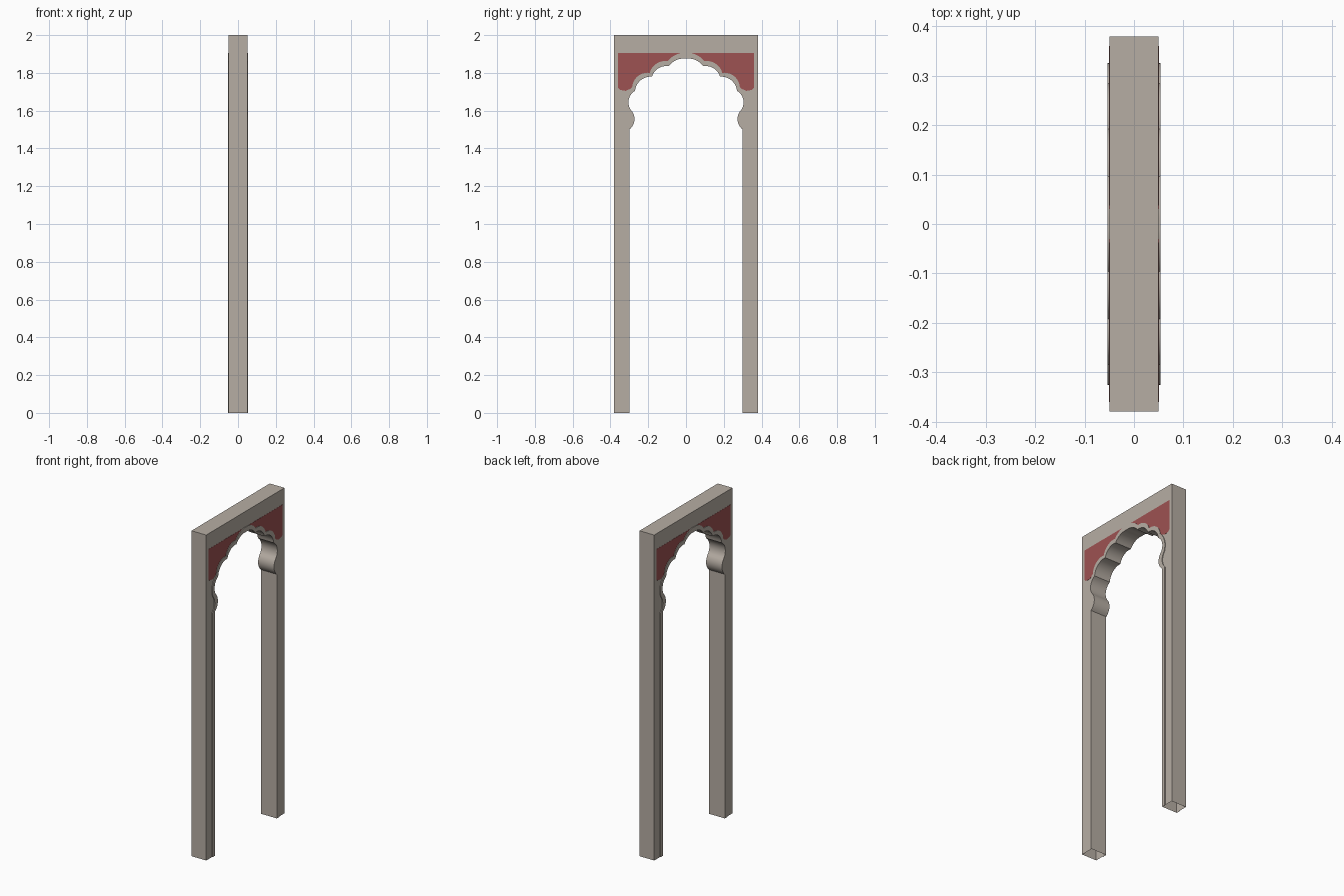
import bpy, bmesh, math
from mathutils import Vector

cube = bpy.data.objects.get("Cube")
if cube:
    bpy.data.objects.remove(cube)

HALF = 0.05     # half the wall thickness
WIDE = 0.38     # half the wall width
TOP = 2.0


def material(name, rgb):
    m = bpy.data.materials.new(name)
    m.use_nodes = True
    m.diffuse_color = (*rgb, 1)
    bsdf = m.node_tree.nodes["Principled BSDF"]
    bsdf.inputs["Base Color"].default_value = (*rgb, 1)
    bsdf.inputs["Roughness"].default_value = 0.8
    return m


STONE = material("warm grey stone", (0.47, 0.42, 0.37))
RED = material("brick red", (0.34, 0.085, 0.085))


def scallops(cusps, steps=10):
    """Half outline (y, z) from foot to crown; each cusp holds the bulge of the arc that follows it."""
    pts = []
    for (y0, z0, bulge), (y1, z1, _) in zip(cusps, cusps[1:]):
        a, b = Vector((y0, z0)), Vector((y1, z1))
        pts.append(a)
        if bulge:
            d = b - a
            out = Vector((d.y, -d.x)).normalized()
            r = (d.length ** 2 / 4 + bulge ** 2) / (2 * abs(bulge))
            sign = math.copysign(1, bulge)
            centre = (a + b) / 2 + out * (bulge - sign * r)
            half = math.asin(min(1, d.length / 2 / r))
            for i in range(1, steps):
                t = half * (2 * i / steps - 1)
                pts.append(centre + out * sign * r * math.cos(t)
                           + d.normalized() * r * math.sin(t))
    return pts + [Vector(cusps[-1][:2])]


def mirrored(half):
    """Full outline, from the right foot over the crown to the left foot."""
    return half + [Vector((-p.x, p.y)) for p in reversed(half[:-1])]


def slab(name, outline, x0, x1, mat, open_foot=False):
    """Extrude a (y, z) outline from x0 to x1."""
    bm = bmesh.new()
    face = bm.faces.new([bm.verts.new((x0, p[0], p[1])) for p in outline])
    ext = bmesh.ops.extrude_face_region(bm, geom=[face], use_keep_orig=True)
    for v in ext["geom"]:
        if isinstance(v, bmesh.types.BMVert):
            v.co.x = x1
    bmesh.ops.recalc_face_normals(bm, faces=bm.faces)
    if open_foot:
        feet = [f for f in bm.faces if all(v.co.z < 0.001 for v in f.verts)]
        bmesh.ops.delete(bm, geom=feet, context='FACES')
    bmesh.ops.triangulate(bm, faces=[f for f in bm.faces if len(f.verts) > 4])
    mesh = bpy.data.meshes.new(name)
    bm.to_mesh(mesh)
    bm.free()
    mesh.materials.append(mat)
    obj = bpy.data.objects.new(name, mesh)
    bpy.context.collection.objects.link(obj)
    bpy.ops.object.select_all(action='DESELECT')
    obj.select_set(True)
    bpy.context.view_layer.objects.active = obj
    bpy.ops.object.shade_smooth_by_angle(angle=math.radians(30))
    return obj


# Scalloped opening and the outer edge of its raised trim
opening = scallops([(0.30, 0, 0), (0.30, 1.50, -0.024), (0.293, 1.605, 0.022),
                    (0.27, 1.705, 0.024), (0.18, 1.78, 0.02),
                    (0.092, 1.835, 0.014), (0, 1.875, 0)])
trim_edge = scallops([(0.325, 0, 0), (0.325, 1.50, -0.02), (0.32, 1.60, 0.02),
                      (0.285, 1.725, 0.026), (0.192, 1.80, 0.022),
                      (0.096, 1.862, 0.014), (0, 1.905, 0)])

# Wall with the arch cut out
frame = [(-WIDE, 0), (-WIDE, TOP), (WIDE, TOP), (WIDE, 0)]
slab("arch_wall", mirrored(opening) + frame, -HALF, HALF, STONE, open_foot=True)

# Corner panel outline, bounded below by the trim
edge = [p for p in trim_edge if p.y > 1.71 and p.x > 0.03]
panel = edge + [(0.03, 1.905), (0.36, 1.905), (0.36, 1.72), (0.35, 1.71), (0.32, 1.705)]

for side, label in ((1, "left"), (-1, "right")):
    # Raised trim following the opening
    band = mirrored(opening) + list(reversed(mirrored(trim_edge)))
    slab(label + "_trim", band, side * HALF, side * (HALF + 0.004), STONE, open_foot=True)
    # Painted corner panels
    for flip, end in ((1, "back"), (-1, "front")):
        slab(f"{label}_{end}_panel", [(p[0] * flip, p[1]) for p in panel],
             side * HALF, side * (HALF + 0.001), RED)
